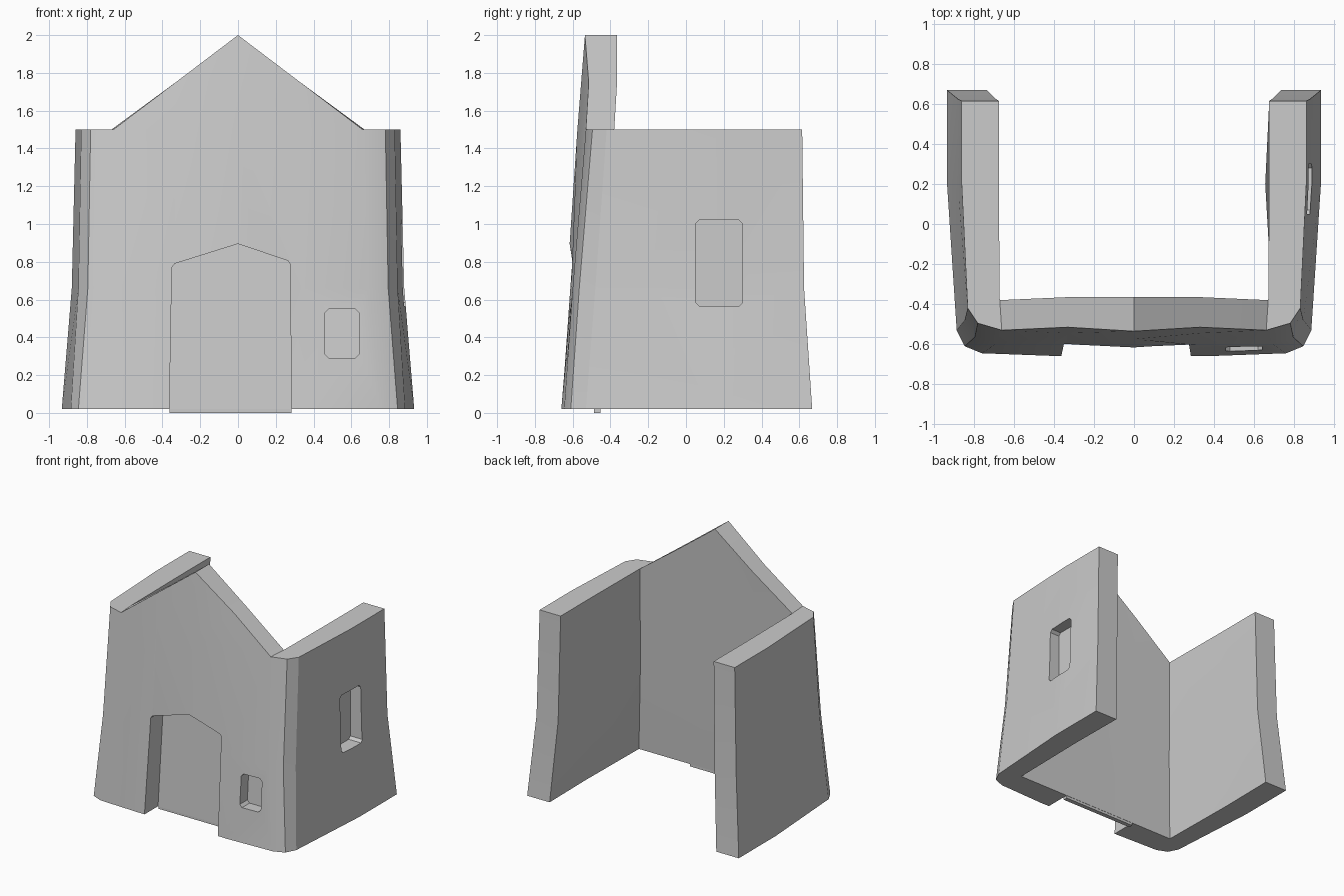
import bpy, bmesh, math

if "Cube" in bpy.data.objects:
    bpy.data.objects.remove(bpy.data.objects["Cube"])

LEVELS = (0.02, 0.66, 1.5)

# Half plan of the wall: outer (bottom, mid, top), inner (bottom, mid, top),
# then the gable peak as (outer y, inner y, z) where the column rises above the wall top
COLUMNS = [
    (((0, -.65), (0, -.632), (0, -.575)), ((0, -.45), (0, -.415), (0, -.385)), (-.535, -.365, 2.0)),
    (((.36, -.66), (.34, -.608), (.33, -.545)), ((.36, -.45), (.34, -.415), (.33, -.38)), (-.515, -.365, 1.75)),
    (((.76, -.645), (.69, -.6), (.66, -.53)), ((.73, -.45), (.69, -.41), (.67, -.38)), None),
    (((.845, -.61), (.795, -.565), (.78, -.495)), ((.73, -.45), (.69, -.41), (.67, -.38)), None),
    (((.885, -.53), (.845, -.48), (.83, -.42)), ((.73, -.45), (.69, -.41), (.67, -.38)), None),
    (((.933, .2), (.88, .2), (.86, .2)), ((.74, .2), (.69, .2), (.675, .2)), None),
    (((.933, .668), (.88, .625), (.86, .615)), ((.735, .668), (.69, .625), (.675, .615)), None),
]


def finish(bm, name):
    bmesh.ops.recalc_face_normals(bm, faces=bm.faces)
    mesh = bpy.data.meshes.new(name)
    bm.to_mesh(mesh)
    bm.free()
    ob = bpy.data.objects.new(name, mesh)
    bpy.context.collection.objects.link(ob)
    return ob


def build_walls():
    bm = bmesh.new()
    cache = {}

    def vert(x, y, z):
        key = (round(x, 4), round(y, 4), round(z, 4))
        if key not in cache:
            cache[key] = bm.verts.new(key)
        return cache[key]

    def face(*vs):
        vs = list(dict.fromkeys(vs))
        if len(vs) > 2 and not bm.faces.get(vs):
            bm.faces.new(vs)

    def column(points, side, peak, k):
        col = [vert(side * x, y, z) for (x, y), z in zip(points, LEVELS)]
        col.append(vert(side * points[2][0], peak[k], peak[2]) if peak else col[-1])
        return col

    order = [(c, -1) for c in reversed(COLUMNS)] + [(c, 1) for c in COLUMNS[1:]]
    outer = [column(c[0], s, c[2], 0) for c, s in order]
    inner = [column(c[1], s, c[2], 1) for c, s in order]
    # inner face of the right wall bulges a little
    for v in inner[-2][1:2]:
        v.co.x = .655
    for i in range(len(order) - 1):
        for j in range(3):
            for ring in (outer, inner):
                face(ring[i][j], ring[i + 1][j], ring[i + 1][j + 1], ring[i][j + 1])
        for j in (0, 3):
            face(outer[i][j], outer[i + 1][j], inner[i + 1][j], inner[i][j])
    for e in (0, -1):
        for j in range(2):
            face(outer[e][j], outer[e][j + 1], inner[e][j + 1], inner[e][j])
    return finish(bm, "house_walls")


def prism(name, near, far):
    """Solid between two matching outlines."""
    bm = bmesh.new()
    a = [bm.verts.new(p) for p in near]
    b = [bm.verts.new(p) for p in far]
    bm.faces.new(a)
    bm.faces.new(b)
    for i in range(len(a)):
        k = (i + 1) % len(a)
        bm.faces.new((a[i], a[k], b[k], b[i]))
    return finish(bm, name)


def clipped_rect(u0, u1, v0, v1, r=.02):
    return [(u0 + r, v0), (u1 - r, v0), (u1, v0 + r), (u1, v1 - r),
            (u1 - r, v1), (u0 + r, v1), (u0, v1 - r), (u0, v0 + r)]


walls = build_walls()

# Recesses: pointed doorway, small front window, tall side window
door = [(-.365, -.1), (.285, -.1), (.275, .79), (.265, .805), (0, .895), (-.335, .79), (-.35, .77)]
front_win = clipped_rect(.46, .64, .29, .55)
side_win = clipped_rect(.05, .30, .565, 1.02)
cutters = [
    prism("door_cutter", [(x, -.9, z) for x, z in door], [(x, -.49 + .06 * z, z) for x, z in door]),
    prism("front_window_cutter", [(x, -.9, z) for x, z in front_win], [(x, -.56 + .07 * z, z) for x, z in front_win]),
    prism("side_window_cutter", [(1.2, y, z) for y, z in side_win], [(.78, y, z) for y, z in side_win]),
]
bpy.context.view_layer.objects.active = walls
for cutter in cutters:
    cutter.hide_render = True
    mod = walls.modifiers.new(cutter.name, 'BOOLEAN')
    mod.operation = 'DIFFERENCE'
    mod.solver = 'EXACT'
    mod.object = cutter
    bpy.ops.object.modifier_apply(modifier=mod.name)
    bpy.data.objects.remove(cutter)

# Foot of the door panel reaching the ground
foot = [(-.362, 0), (.282, 0), (.282, .05), (-.362, .05)]
prism("door_foot", [(x, -.487, z) for x, z in foot], [(x, -.452, z) for x, z in foot])

bpy.ops.object.select_all(action='DESELECT')
walls.select_set(True)
bpy.ops.object.shade_smooth_by_angle(angle=math.radians(25))
